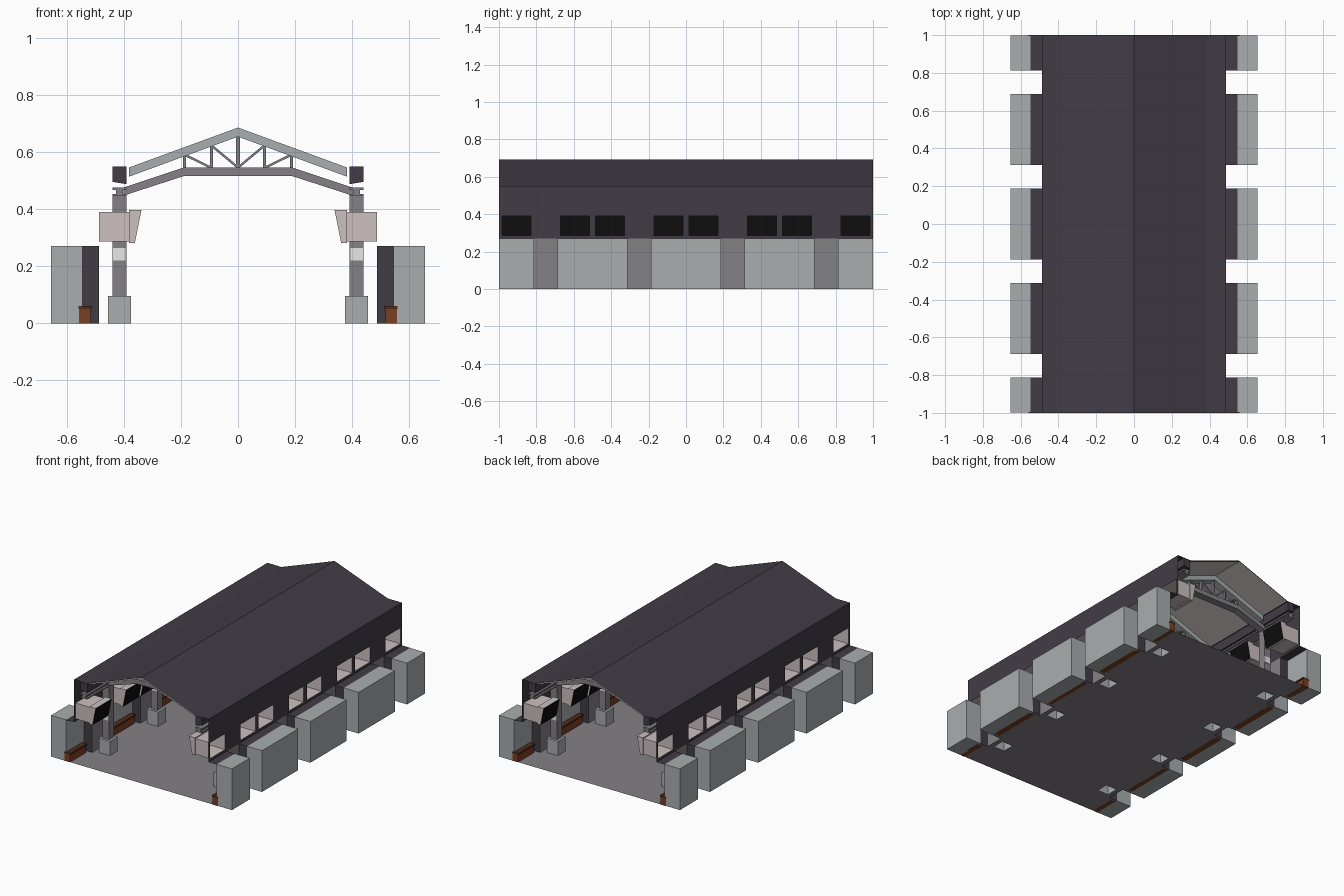
import bpy, bmesh, math
from mathutils import Vector

if "Cube" in bpy.data.objects:
    bpy.data.objects.remove(bpy.data.objects["Cube"])


def mat(name, r, g, b):
    m = bpy.data.materials.new(name)
    m.diffuse_color = (r, g, b, 1)
    m.use_nodes = True
    m.node_tree.nodes["Principled BSDF"].inputs["Base Color"].default_value = m.diffuse_color
    return m


DARK = mat("dark_purple_cladding", .055, .045, .062)
LIGHT = mat("light_grey", .40, .42, .43)
MID = mat("mid_grey", .235, .22, .237)
PINK = mat("pale_pink", .61, .53, .53)
BLACK = mat("black", .004, .004, .004)
BROWN = mat("brown_wood", .19, .05, .016)
DBROWN = mat("dark_brown_wood", .08, .025, .012)
WHITE = mat("white", .95, .95, .95)


def make(name, bm, m, fix=False):
    if fix:
        bmesh.ops.recalc_face_normals(bm, faces=bm.faces)
    me = bpy.data.meshes.new(name)
    bm.to_mesh(me)
    bm.free()
    me.materials.append(m)
    ob = bpy.data.objects.new(name, me)
    bpy.context.collection.objects.link(ob)
    return ob


def prism(bm, pts, y0, y1, caps=True, closed=True):
    """Extrude an x/z outline along y."""
    a = [bm.verts.new((x, y0, z)) for x, z in pts]
    b = [bm.verts.new((x, y1, z)) for x, z in pts]
    n = len(pts)
    for i in range(n if closed else n - 1):
        j = (i + 1) % n
        bm.faces.new((a[i], a[j], b[j], b[i]))
    if caps and closed:
        bm.faces.new(a)
        bm.faces.new(b[::-1])


def rect(x0, x1, z0, z1):
    return [(x0, z0), (x1, z0), (x1, z1), (x0, z1)]


def sheet(us, vs, keep, place):
    """Sheet of cells on a cut grid, leaving out the cells that are holes."""
    bm = bmesh.new()
    for u0, u1 in zip(us, us[1:]):
        for v0, v1 in zip(vs, vs[1:]):
            if keep((u0 + u1) / 2, (v0 + v1) / 2):
                bm.faces.new([bm.verts.new(place(u, v)) for u, v in
                              ((u0, v0), (u1, v0), (u1, v1), (u0, v1))])
    bmesh.ops.remove_doubles(bm, verts=bm.verts, dist=1e-5)
    return bm


def bar(bm, p, q, w, y0, y1):
    """Straight web member between two x/z points."""
    p, q = Vector(p), Vector(q)
    d = (q - p).normalized() * w / 2
    n = Vector((-d.y, d.x))
    prism(bm, [p + n, p - n, q - n, q + n], y0, y1)


COLS = [-.75, -.25, .25, .75]
BAYS = [(-1, -.813), (-.687, -.313), (-.187, .187), (.313, .687), (.813, 1)]
WINS = [(c + s * .157 - .077, c + s * .157 + .077) for c in COLS for s in (-1, 1)]


def in_any(v, spans):
    return any(a < v < b for a, b in spans)


# floor, with alcove tongues and column sockets
xs = [-.545, -.487, -.455, -.375, .375, .455, .487, .545]
ys = sorted([e for b in BAYS for e in b] + [c + s * .04 for c in COLS for s in (-1, 1)])
make("floor", sheet(xs, ys, lambda x, y: (in_any(y, BAYS) and abs(x) < .52) or
     (abs(x) < .487 and not (.375 < abs(x) < .455 and in_any(y, [(c - .04, c + .04) for c in COLS]))),
     lambda x, y: (x, y, .001)), MID)

# roof skin and pale ceiling
bm = bmesh.new()
prism(bm, [(.487, .55), (.385, .55), (0, .692), (-.385, .55), (-.487, .55)], -1, 1, closed=False)
make("roof", bm, DARK)
bm = bmesh.new()
prism(bm, [(-.383, .545), (0, .686), (.383, .545)], -1, 1, closed=False)
make("ceiling", bm, PINK)

for s, side in ((1, "right"), (-1, "left")):
    def X(pts):
        return [(s * x, z) for x, z in pts]

    # upper wall with window openings
    ys = sorted([-1, 1] + [e for w in WINS for e in w])
    make(side + "_upper_wall", sheet(ys, [.27, .287, .39, .55],
         lambda y, z: not (.287 < z < .39 and in_any(y, WINS)),
         lambda y, z: (s * .487, y, z)), DARK)

    # lower wall panels between the alcoves
    make(side + "_wall_panels", sheet(sorted(e for b in BAYS for e in b), [0, .27],
         lambda y, z: not in_any(y, BAYS), lambda y, z: (s * .487, y, z)), MID)

    # alcove linings, outer storage boxes, benches
    lin, box, seat, top = (bmesh.new() for _ in range(4))
    for a, b in BAYS:
        prism(lin, X([(.487, .27), (.547, .27)]), a, b, closed=False)
        for y in (a, b):
            if abs(y) < 1:
                lin.faces.new([lin.verts.new((s * x, y, z)) for x, z in rect(.487, .547, 0, .27)])
        prism(box, X(rect(.545, .655, 0, .27)), max(a, -.998), min(b, .998))
        a2 = a if a == -1 else a + .02
        b2 = b if b == 1 else b - .02
        prism(seat, X(rect(.516, .556, 0, .05)), a2, b2)
        prism(top, X(rect(.511, .559, .05, .06)), a2, b2)
    make(side + "_alcove_lining", lin, DARK)
    # end boxes keep the full length
    for v in box.verts:
        if abs(v.co.y) > .99:
            v.co.y = math.copysign(.9985, v.co.y)
    make(side + "_outer_boxes", box, LIGHT, True)
    make(side + "_bench_bases", seat, BROWN, True)
    make(side + "_bench_tops", top, DBROWN, True)

    # window tunnels with slanted hoods and black screens
    tun, scr = bmesh.new(), bmesh.new()
    for a, b in WINS:
        c = [(x, y, z) for x in (.487, .382) for y, z in
             ((a, .287), (b, .287), (b, .39), (a, .39))]
        v = [tun.verts.new((s * x, y, z)) for x, y, z in c]
        for i in range(4):
            j = (i + 1) % 4
            tun.faces.new((v[i], v[j], v[4 + j], v[4 + i]))
        # hood: flared frame around the tunnel's inner end
        p, q = a - .006, b + .006
        o = [tun.verts.new((s * x, y, z)) for x, z, y in
             ((.382, .282, p), (.382, .282, q), (.382, .397, q), (.382, .397, p),
              (.361, .28, p), (.361, .28, q), (.338, .397, q), (.338, .397, p))]
        for i in range(4):
            j = (i + 1) % 4
            tun.faces.new((o[i], o[j], o[4 + j], o[4 + i]))
            tun.faces.new((v[4 + i], v[4 + j], o[j], o[i]))
        prism(scr, X([(.361, .281), (.365, .281), (.342, .396), (.338, .396)]),
              p + .001, q - .001)
    make(side + "_window_tunnels", tun, PINK)
    make(side + "_screens", scr, BLACK, True)

    # columns, sockets, lamps
    col, base, lamp = (bmesh.new() for _ in range(3))
    for y in COLS:
        prism(col, X(rect(.391, .439, .095, .445)), y - .025, y + .025)
        prism(lamp, X(rect(.393, .437, .22, .263)), y - .028, y + .028)
        sq = [(.375, -.04), (.455, -.04), (.455, .04), (.375, .04)]
        lo, hi = ([base.verts.new((s * px, y + py, z)) for px, py in sq] for z in (0, .095))
        for i in range(4):
            base.faces.new((lo[i], lo[(i + 1) % 4], hi[(i + 1) % 4], hi[i]))
        base.faces.new(hi)
    make(side + "_columns", col, MID, True)
    make(side + "_column_bases", base, LIGHT, True)
    make(side + "_column_lamps", lamp, WHITE, True)

    # long rail (I section) and eaves beam
    bm = bmesh.new()
    for z0, z1, inset in ((.445, .453, 0), (.453, .466, .012), (.466, .476, 0)):
        prism(bm, X(rect(.391 + inset, .439 - inset, z0, z1)), -1, 1)
    make(side + "_rail", bm, MID, True)
    bm = bmesh.new()
    prism(bm, X([(.391, .487), (.439, .495), (.439, .548), (.391, .548)]), -1, 1)
    make(side + "_eaves_beam", bm, DARK, True)

# roof trusses
chord, low = bmesh.new(), bmesh.new()
for y in COLS:
    a, b = y - .025, y + .025
    prism(chord, [(-.382, .513), (0, .653), (.382, .513), (.382, .545), (0, .685), (-.382, .545)], a, b)
    prism(low, [(-.4, .447), (-.19, .515), (.19, .515), (.4, .447),
                (.4, .475), (.19, .545), (-.19, .545), (-.4, .475)], a, b)
    a, b = y - .01, y + .01
    bar(low, (0, .54), (0, .66), .013, a, b)
    for s in (-1, 1):
        bar(low, (s * .093, .54), (s * .093, .625), .01, a, b)
        bar(low, (s * .187, .54), (s * .187, .59), .01, a, b)
        bar(low, (0, .545), (s * .09, .62), .008, a, b)
        bar(low, (s * .095, .545), (s * .183, .588), .008, a, b)
make("truss_top_chords", chord, LIGHT, True)
make("truss_lower_frames", low, MID, True)
